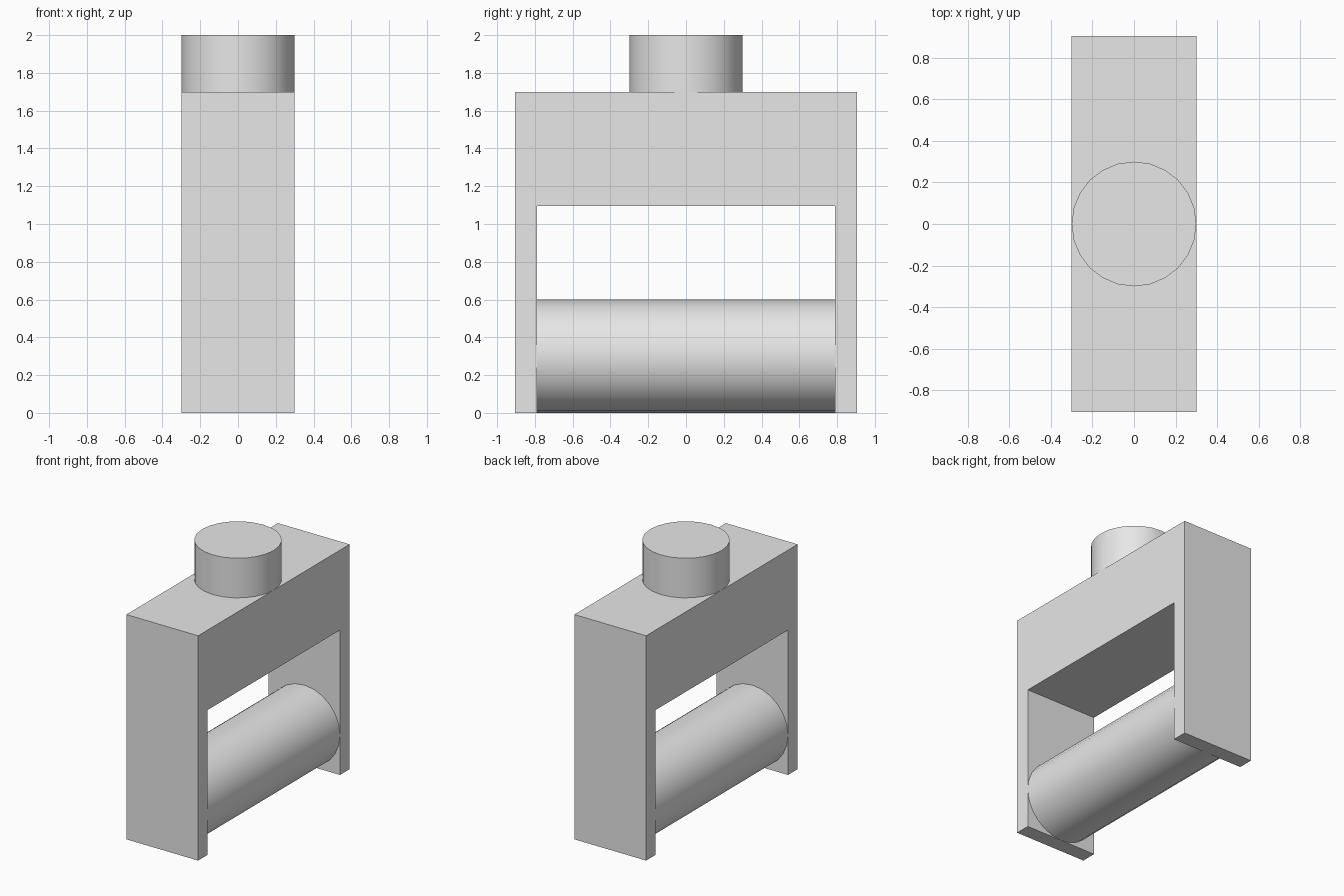
import bpy
import bmesh
import math

if "Cube" in bpy.data.objects:
    bpy.data.objects.remove(bpy.data.objects["Cube"], do_unlink=True)

grey = bpy.data.materials.new("light grey")
grey.use_nodes = True
colour = (0.8, 0.8, 0.8, 1)
grey.diffuse_color = colour
grey.node_tree.nodes["Principled BSDF"].inputs["Base Color"].default_value = colour

RADIUS = 0.3
HALF_LENGTH = 0.905
INNER = 0.79
TOP = 1.7
OPENING = 1.095


def cylinder(name, depth, location, rotation=(0, 0, 0)):
    bpy.ops.mesh.primitive_cylinder_add(vertices=24, radius=RADIUS, depth=depth,
                                        location=location, rotation=rotation)
    obj = bpy.context.object
    obj.name = name
    obj.data.materials.append(grey)
    bpy.ops.object.shade_smooth_by_angle(angle=math.radians(30))
    return obj


# Frame: an upside-down U profile extruded across its width
profile = [(-HALF_LENGTH, 0), (-INNER, 0), (-INNER, OPENING), (INNER, OPENING),
           (INNER, 0), (HALF_LENGTH, 0), (HALF_LENGTH, TOP), (-HALF_LENGTH, TOP)]
bm = bmesh.new()
face = bm.faces.new([bm.verts.new((-RADIUS, y, z)) for y, z in profile])
extruded = bmesh.ops.extrude_face_region(bm, geom=[face])
verts = [v for v in extruded["geom"] if isinstance(v, bmesh.types.BMVert)]
bmesh.ops.translate(bm, verts=verts, vec=(2 * RADIUS, 0, 0))
bmesh.ops.recalc_face_normals(bm, faces=bm.faces)
mesh = bpy.data.meshes.new("frame")
bm.to_mesh(mesh)
bm.free()
mesh.materials.append(grey)
bpy.context.collection.objects.link(bpy.data.objects.new("frame", mesh))

# Roller held between the legs
cylinder("roller", 2 * INNER, (0, 0, RADIUS), (math.pi / 2, 0, 0))

# Round post on top of the frame
cylinder("top_post", 2 - TOP, (0, 0, (2 + TOP) / 2))
